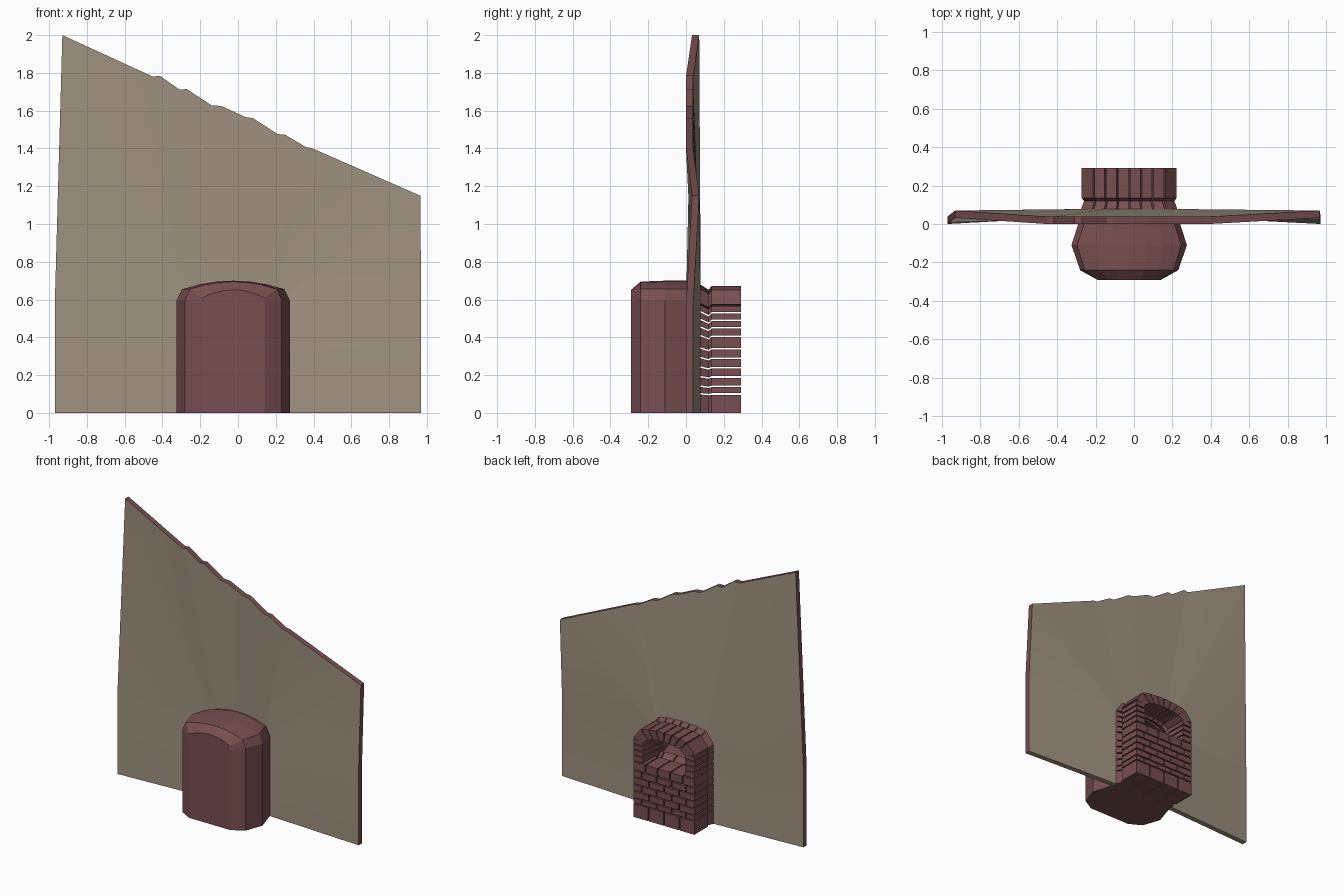
import bpy, bmesh, math

if "Cube" in bpy.data.objects:
    bpy.data.objects.remove(bpy.data.objects["Cube"])

CX = -0.025          # centre line of the oven
GAP = 0.008          # open joint between bricks


def material(name, rgb):
    m = bpy.data.materials.new(name)
    m.diffuse_color = (*rgb, 1)
    m.use_nodes = True
    m.node_tree.nodes["Principled BSDF"].inputs["Base Color"].default_value = m.diffuse_color
    return m


BRICK = material("brick_red", (0.19, 0.078, 0.08))
PLASTER = material("plaster", (0.35, 0.29, 0.22))


def finish(bm, name, mats):
    bmesh.ops.recalc_face_normals(bm, faces=bm.faces)
    me = bpy.data.meshes.new(name)
    bm.to_mesh(me)
    bm.free()
    for m in mats:
        me.materials.append(m)
    ob = bpy.data.objects.new(name, me)
    bpy.context.collection.objects.link(ob)
    return ob


def loft(bm, rings):
    """Skin closed rings of equal length and cap both ends."""
    vs = [[bm.verts.new(p) for p in r] for r in rings]
    n = len(vs[0])
    for a, b in zip(vs, vs[1:]):
        for i in range(n):
            j = (i + 1) % n
            bm.faces.new((a[i], a[j], b[j], b[i]))
    bm.faces.new(vs[0])
    bm.faces.new(vs[-1])


# Oven body: arched sections from front to back, then back inwards as a cavity
def section(y, w, z0, side, sw, shoulder, crown):
    half = [(w, z0), (w, side), (sw, shoulder)]
    half += [(sw * k, crown - (crown - shoulder) * k * k) for k in (0.66, 0.33)]
    pts = half + [(0, crown)] + [(-x, z) for x, z in reversed(half)]
    return [(CX + x, y, z) for x, z in pts]


bm = bmesh.new()
loft(bm, [section(*s) for s in (
    (-0.29, 0.165, 0, 0.58, 0.165, 0.61, 0.652),
    (-0.24, 0.255, 0, 0.60, 0.230, 0.655, 0.695),
    (-0.11, 0.300, 0, 0.595, 0.270, 0.655, 0.70),
    (0.00, 0.265, 0, 0.595, 0.235, 0.655, 0.70),
    (0.07, 0.245, 0, 0.58, 0.210, 0.64, 0.68),
    (0.07, 0.165, 0.40, 0.54, 0.150, 0.57, 0.605),
    (-0.10, 0.220, 0.40, 0.54, 0.200, 0.58, 0.64),
    (-0.22, 0.150, 0.40, 0.53, 0.140, 0.56, 0.60))])
finish(bm, "oven_body", [BRICK])


# Brick mouth: every brick is a small prism, pinched where it meets the wall
def brick(bm, poly):
    stations = ((0.06, 1.04, 1.025), (0.12, 0.95, 0.97), (0.135, 1, 1), (0.29, 1, 1))
    loft(bm, [[(CX + x * sx, y, z * sz) for x, z in poly] for y, sx, sz in stations])


def box_brick(bm, x0, x1, z0, z1):
    g = GAP / 2
    x0, x1, z1 = x0 + g, x1 - g, z1 - g
    z0 = z0 + g if z0 > 0 else 0
    brick(bm, [(x0, z0), (x1, z0), (x1, z1), (x0, z1)])


def course(bm, joints, z0, z1):
    for a, b in zip(joints, joints[1:]):
        box_brick(bm, a, b, z0, z1)


W, IN = 0.249, 0.165
bm = bmesh.new()
course(bm, [-W + 2 * W * i / 4 for i in range(5)], 0, 0.10)
rows = [0.10, 0.14, 0.19, 0.24, 0.29, 0.34]
for i, (z0, z1) in enumerate(zip(rows, rows[1:])):
    joints = [-W, -0.18, -0.06, 0.06, 0.18, W] if i % 2 == 0 else [-W, -0.12, 0, 0.12, W]
    course(bm, joints, z0, z1)
course(bm, [-W + 2 * W * i / 5 for i in range(6)], 0.34, 0.405)
finish(bm, "mouth_base_bricks", [BRICK])

bm = bmesh.new()
jambs = [0.405, 0.45, 0.49, 0.53, 0.57]
for z0, z1 in zip(jambs, jambs[1:]):
    course(bm, [-W, -IN], z0, z1)
    course(bm, [IN, W], z0, z1)
finish(bm, "mouth_jamb_bricks", [BRICK])


# Arch over the mouth
def outer_arch(v):
    return (0.247 * v, 0.575 + 0.097 * max(0, 1 - v * v) ** 0.3)


def inner_arch(v):
    return (IN * v, 0.56 + 0.045 * math.sqrt(max(0, 1 - v * v)))


bm = bmesh.new()
for i in range(8):
    v0 = -1 + i / 4 + (0.016 if i > 0 else 0)
    v1 = -1 + (i + 1) / 4 - (0.016 if i < 7 else 0)
    brick(bm, [inner_arch(v0), inner_arch(v1), outer_arch(v1), outer_arch(v0)])
finish(bm, "mouth_arch_bricks", [BRICK])

# Warped wall: a fan of faces from the oven outline to the sloping, stepped top
top = [(-0.93, 2.0), (-0.45, 1.78), (-0.415, 1.785), (-0.31, 1.712), (-0.27, 1.714),
       (-0.14, 1.628), (-0.09, 1.625), (0.04, 1.566), (0.08, 1.56), (0.21, 1.476),
       (0.25, 1.472), (0.36, 1.407), (0.39, 1.402), (0.965, 1.15)]
outer = [(-0.97, 0.0, 0), (-0.97, 0.0, 0.57)]
inner = [(CX - 0.23, 0.04, 0), (CX - 0.23, 0.04, 0.57)]
for i, (x, z) in enumerate(top):
    u = -1 + 2 * i / (len(top) - 1)
    outer.append((x, 0.032 if abs(u) == 1 else 0.0, z))
    inner.append((CX + 0.22 * u, 0.04, 0.59 + 0.06 * (1 - u * u)))
outer += [(0.97, 0.0, 0.57), (0.97, 0.0, 0)]
inner += [(CX + 0.23, 0.04, 0.57), (CX + 0.23, 0.04, 0)]

bm = bmesh.new()


def wall_verts(pts, dy):
    return [bm.verts.new((x, y + dy, z)) for x, y, z in pts]


T = 0.038
of, inf, ob, inb = (wall_verts(outer, 0), wall_verts(inner, 0),
                    wall_verts(outer, T), wall_verts(inner, T))
for i in range(len(outer) - 1):
    j = i + 1
    bm.faces.new((of[i], of[j], inf[j], inf[i]))
    bm.faces.new((ob[i], inb[i], inb[j], ob[j]))
    bm.faces.new((inf[i], inf[j], inb[j], inb[i]))
    bm.faces.new((of[i], ob[i], ob[j], of[j])).material_index = 1   # exposed brick edge
for k in (0, -1):
    bm.faces.new((of[k], inf[k], inb[k], ob[k]))
wall = finish(bm, "wall", [PLASTER, BRICK])
bpy.context.view_layer.objects.active = wall
wall.select_set(True)
bpy.ops.object.shade_smooth_by_angle(angle=math.radians(30))
